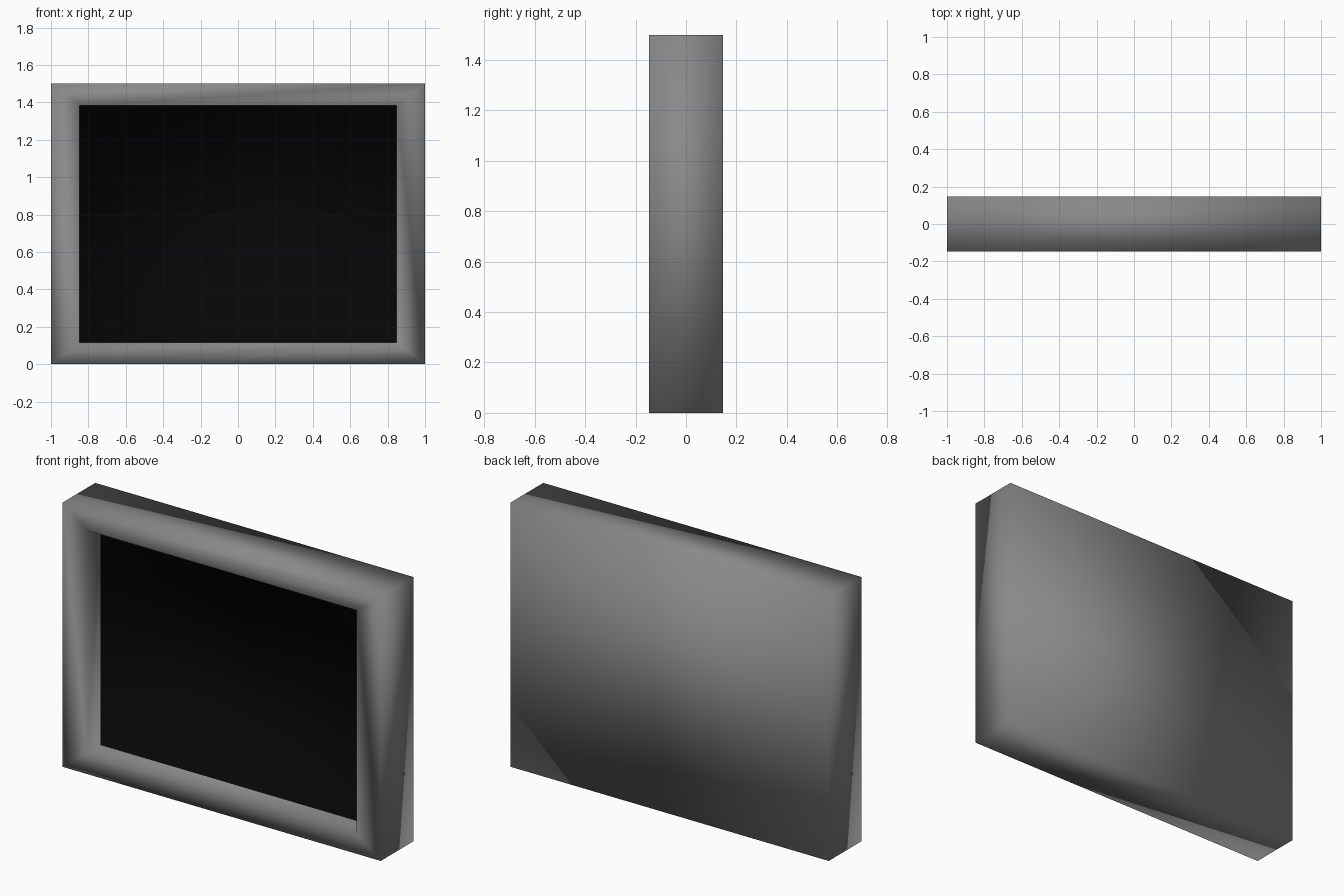
import bpy, bmesh

if "Cube" in bpy.data.objects:
    bpy.data.objects.remove(bpy.data.objects["Cube"])

W, D, H = 2.0, 0.294, 1.5            # outer size
SIDE, RIM, RECESS = 0.153, 0.117, 0.123  # border widths and screen depth


def material(name, rgb):
    m = bpy.data.materials.new(name)
    m.diffuse_color = (*rgb, 1)
    m.use_nodes = True
    m.node_tree.nodes["Principled BSDF"].inputs["Base Color"].default_value = m.diffuse_color
    return m


# One continuous smooth-shaded casing
bm = bmesh.new()
bmesh.ops.create_cube(bm, size=1)
for v in bm.verts:
    v.co = (v.co.x * W, v.co.y * D, (v.co.z + 0.5) * H)
bm.normal_update()
front = min(bm.faces, key=lambda f: f.normal.y)

# Front border
bmesh.ops.inset_region(bm, faces=[front], thickness=0.1)
for v in front.verts:
    v.co.x = (W / 2 - SIDE) * (1 if v.co.x > 0 else -1)
    v.co.z = H - RIM if v.co.z > H / 2 else RIM

# Recessed dark screen
screen = bmesh.ops.extrude_discrete_faces(bm, faces=[front])["faces"][0]
for v in screen.verts:
    v.co.y += RECESS
screen.material_index = 1

for f in bm.faces:
    f.smooth = True
bmesh.ops.recalc_face_normals(bm, faces=bm.faces)
mesh = bpy.data.meshes.new("display_casing")
bm.to_mesh(mesh)
bm.free()
mesh.materials.append(material("grey casing", (0.25, 0.25, 0.25)))
mesh.materials.append(material("black screen", (0.002, 0.002, 0.002)))
bpy.context.collection.objects.link(bpy.data.objects.new("display_casing", mesh))
